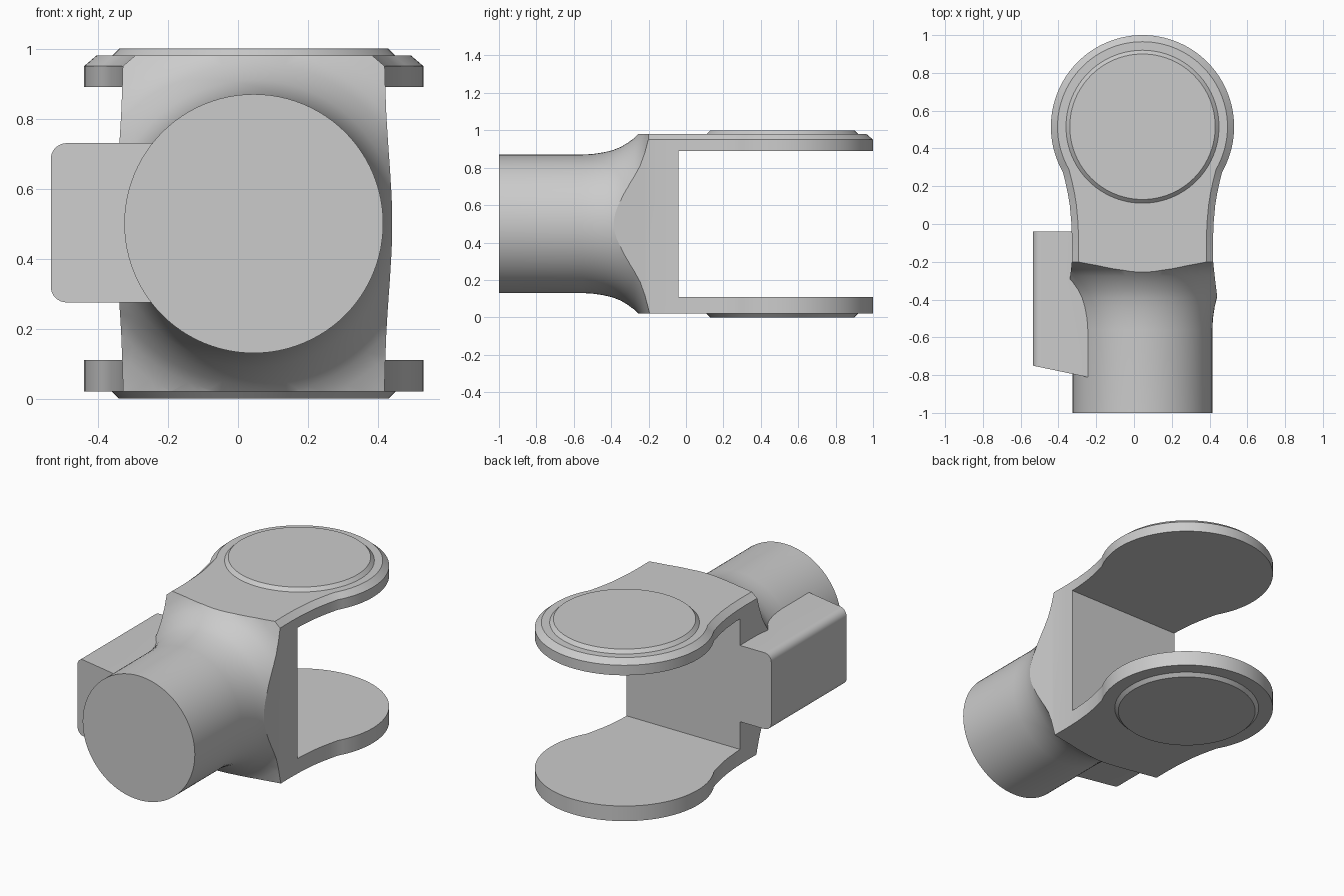
import bpy, bmesh, math
from mathutils import Vector

if "Cube" in bpy.data.objects:
    bpy.data.objects.remove(bpy.data.objects["Cube"])

CX, CY, CZ = 0.045, 0.515, 0.5     # fork axis and centre of the shank

grey = bpy.data.materials.new("plain grey")
grey.diffuse_color = (0.6, 0.6, 0.6, 1)
grey.use_nodes = True
grey.node_tree.nodes["Principled BSDF"].inputs["Base Color"].default_value = grey.diffuse_color


def loft(name, rings):
    """Closed solid from equal-length rings of points, capped at both ends."""
    bm = bmesh.new()
    vs = [[bm.verts.new(p) for p in ring] for ring in rings]
    n = len(vs[0])
    for a, b in zip(vs, vs[1:]):
        for i in range(n):
            j = (i + 1) % n
            bm.faces.new((a[i], a[j], b[j], b[i]))
    bm.faces.new(vs[0])
    bm.faces.new(vs[-1])
    bmesh.ops.recalc_face_normals(bm, faces=bm.faces)
    me = bpy.data.meshes.new(name)
    bm.to_mesh(me)
    bm.free()
    me.materials.append(grey)
    ob = bpy.data.objects.new(name, me)
    bpy.context.collection.objects.link(ob)
    return ob


def activate(ob):
    bpy.ops.object.select_all(action='DESELECT')
    ob.select_set(True)
    bpy.context.view_layer.objects.active = ob


def boolean(ob, tool, op):
    """Apply a boolean and remove the tool object."""
    activate(ob)
    m = ob.modifiers.new("bool", 'BOOLEAN')
    m.operation, m.object, m.solver = op, tool, 'EXACT'
    bpy.ops.object.modifier_apply(modifier=m.name)
    bpy.data.objects.remove(tool, do_unlink=True)


def circle_z(r, z, n=96):
    return [(CX + r * math.cos(2 * math.pi * i / n),
             CY + r * math.sin(2 * math.pi * i / n), z) for i in range(n)]


def circle_y(r, y, n=96):
    return [(CX + r * math.cos(2 * math.pi * i / n), y,
             CZ + r * math.sin(2 * math.pi * i / n)) for i in range(n)]


# plan outline: waisted sides (half width, y) running into the round fork end
side = [(0.45, -1.1), (0.425, -0.6), (0.4, -0.42), (0.385, -0.3), (0.374, -0.2),
        (0.373, -0.1), (0.376, 0.0), (0.385, 0.1), (0.395, 0.16), (0.408, 0.22)]
R = 0.485
start = math.asin((0.275 - CY) / R)
arc = [start + (math.pi - 2 * start) * i / 72 for i in range(73)]
outline = [Vector((CX + w, y)) for w, y in side]
outline += [Vector((CX + R * math.cos(a), CY + R * math.sin(a))) for a in arc]
outline += [Vector((CX - w, y)) for w, y in reversed(side)]


def inset(pts, d):
    out = []
    for i, p in enumerate(pts):
        t = (pts[(i + 1) % len(pts)] - pts[i - 1]).normalized()
        out.append(p + Vector((-t.y, t.x)) * d)
    return out


# main body: outline prism with a chamfered top edge
body = loft("fork_body", [[(p.x, p.y, z) for p in inset(outline, d)]
                          for z, d in ((0.02, 0), (0.95, 0), (0.98, 0.035))])

# trimmed by a turned shape: round shank flaring into the block
flare = [(-1, 0.37), (-0.56, 0.37), (-0.5, 0.373), (-0.44, 0.382), (-0.39, 0.394),
         (-0.35, 0.41), (-0.31, 0.434), (-0.275, 0.46), (-0.245, 0.49),
         (-0.22, 0.535), (-0.2, 0.59), (-0.18, 0.66), (-0.16, 0.75), (1.2, 0.75)]
boolean(body, loft("shank_shape", [circle_y(r, y) for y, r in flare]), 'INTERSECT')

# slot between the two fork plates
slot = loft("slot", [[(x, y, z) for x, y in ((-1, -0.04), (1, -0.04), (1, 1.2), (-1, 1.2))]
                     for z in (0.11, 0.89)])
boolean(body, slot, 'DIFFERENCE')

# side housing with rounded outer edges and a slanted front
x0, x1, z0, z1, r = -0.535, -0.2, 0.275, 0.73, 0.045
section = [(x1, z0), (x1, z1)]
for cz, a0 in ((z1 - r, 90), (z0 + r, 180)):
    for k in range(9):
        a = math.radians(a0 + 90 * k / 8)
        section.append((x0 + r + r * math.cos(a), cz + r * math.sin(a)))
housing = loft("side_housing", [[(x, -0.75 - 0.21 * (x - x0), z) for x, z in section],
                                [(x, -0.04, z) for x, z in section]])
boolean(body, housing, 'UNION')

# raised bevelled discs on the outside of both plates
caps = [loft("top_disc", [circle_z(0.405, 0.97), circle_z(0.405, 0.98), circle_z(0.385, 1.0)]),
        loft("bottom_disc", [circle_z(0.405, 0.03), circle_z(0.405, 0.02), circle_z(0.385, 0.0)])]

for ob in [body] + caps:
    activate(ob)
    bpy.ops.object.shade_smooth_by_angle(angle=math.radians(28))
